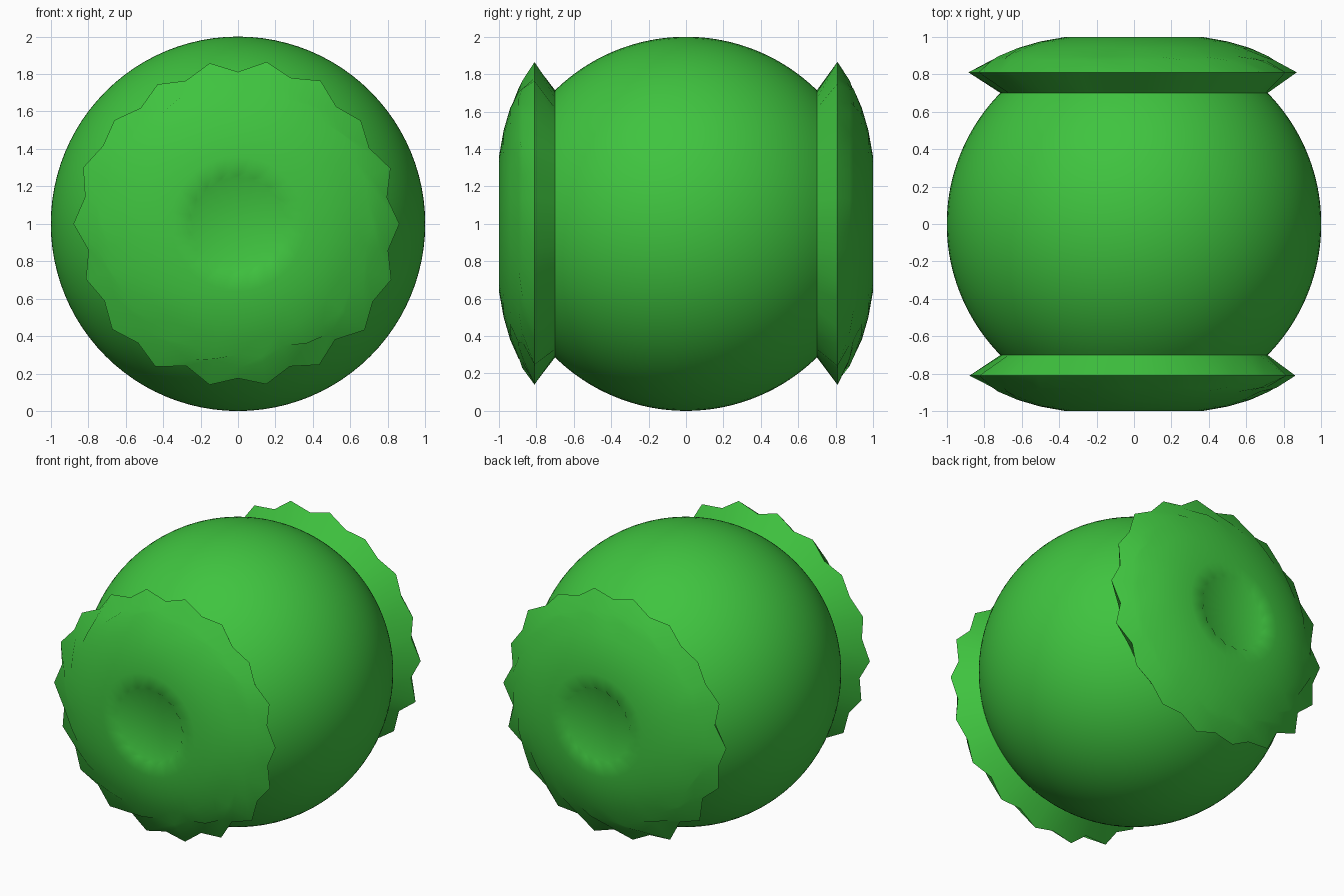
import bpy, bmesh, math, random

if "Cube" in bpy.data.objects:
    bpy.data.objects.remove(bpy.data.objects["Cube"])

random.seed(4)
mat = bpy.data.materials.new("green")
mat.diffuse_color = (0.05, 0.55, 0.05, 1)
mat.use_nodes = True
mat.node_tree.nodes["Principled BSDF"].inputs["Base Color"].default_value = mat.diffuse_color


def lathe(name, rings, segs, close=False):
    """Skin rings (y, radius function of the angle) around the y axis."""
    bm = bmesh.new()
    loops = []
    for y, rad in rings:
        loop = []
        for i in range(segs):
            a = 2 * math.pi * i / segs
            r = rad(i)
            loop.append(bm.verts.new((r * math.cos(a), y, 1 + r * math.sin(a))))
        loops.append(loop)
    for p, q in zip(loops, loops[1:]):
        for i in range(segs):
            j = (i + 1) % segs
            bm.faces.new((p[i], p[j], q[j], q[i]))
    if close:
        tip = bm.verts.new((0, rings[-1][0], 1))
        for i in range(segs):
            bm.faces.new((loops[-1][i], loops[-1][(i + 1) % segs], tip))
    bmesh.ops.recalc_face_normals(bm, faces=bm.faces)
    # open shells: make sure the normals point away from the centre
    f = max(bm.faces, key=lambda f: abs(f.normal.dot(f.calc_center_median())))
    c = f.calc_center_median()
    c.z -= 1
    if f.normal.dot(c) < 0:
        bmesh.ops.reverse_faces(bm, faces=bm.faces)
    me = bpy.data.meshes.new(name)
    bm.to_mesh(me)
    bm.free()
    ob = bpy.data.objects.new(name, me)
    bpy.context.collection.objects.link(ob)
    me.materials.append(mat)
    bpy.ops.object.select_all(action='DESELECT')
    ob.select_set(True)
    bpy.context.view_layer.objects.active = ob
    bpy.ops.object.shade_smooth_by_angle(angle=math.radians(30))
    return ob


# round body: sphere cut off where the end caps begin
body = []
cut = math.asin(0.7)
for k in range(49):
    t = -cut + 2 * cut * k / 48
    body.append((math.sin(t), lambda i, r=math.cos(t): r))
lathe("body", body, 96)


# jagged flared end caps
def jagged(mean, amp, noise, segs, phase=0):
    vals = [mean + (amp if (i + phase) % 2 == 0 else -amp)
            + random.uniform(-noise, noise) for i in range(segs)]
    return lambda i: vals[i]


def flat(r):
    return lambda i: r


SEGS = 36
for name, s in (("front_cap", -1), ("back_cap", 1)):
    rings = [
        (0.70, flat(0.714)),
        (0.81, jagged(0.845, 0.025, 0.015, SEGS)),   # pointed rim
        (0.875, jagged(0.755, 0.015, 0.012, SEGS, 1)),  # stepped lip
        (0.895, jagged(0.715, 0.012, 0.01, SEGS)),
        (0.94, flat(0.62)),
        (0.975, flat(0.50)),
        (1.00, flat(0.36)),
        (0.998, jagged(0.27, 0.012, 0.0, SEGS)),     # centre ring
        (0.985, flat(0.245)),                        # shallow centre dip
    ]
    lathe(name, [(s * y, r) for y, r in rings], SEGS, close=True)
